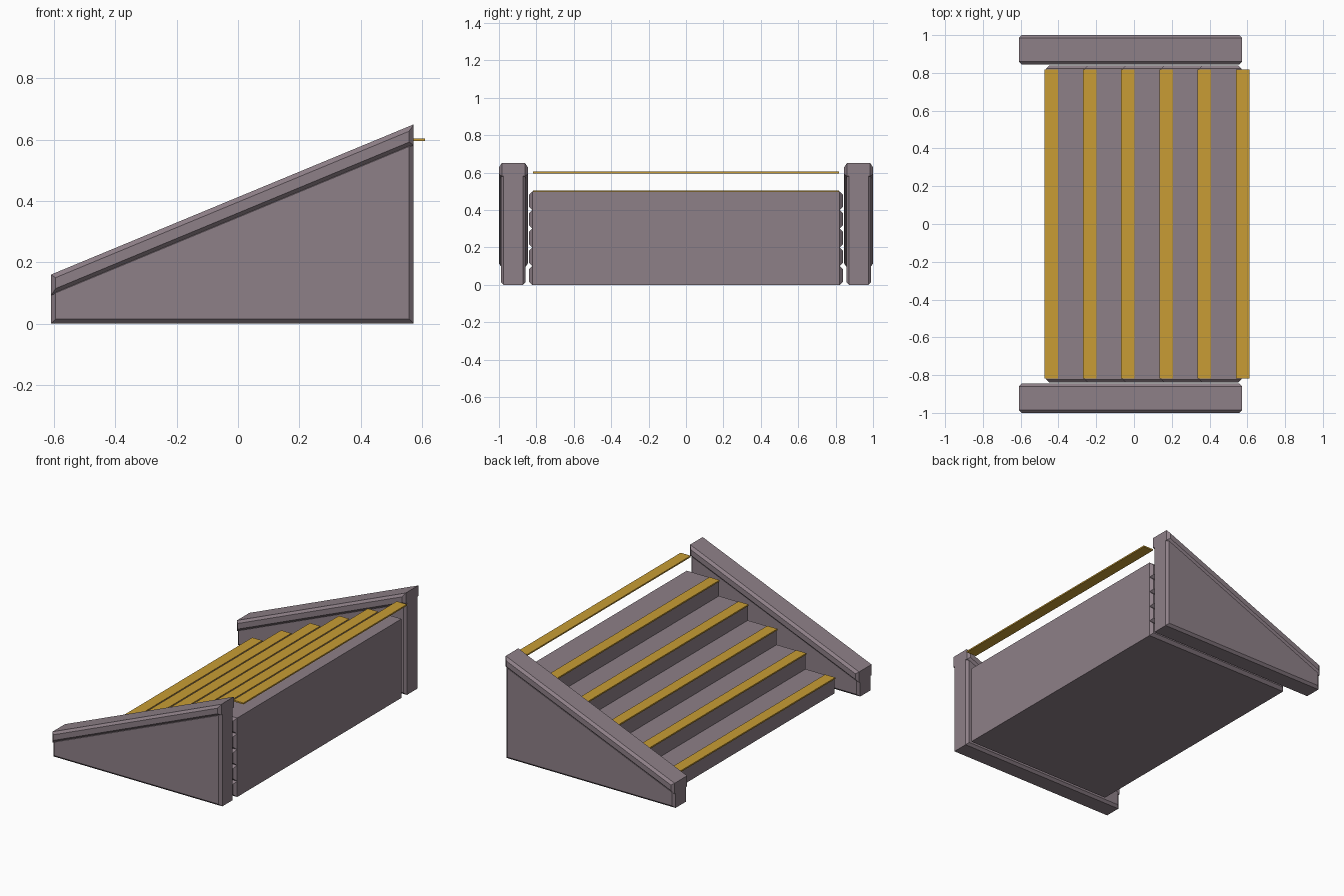
import bpy, bmesh

if "Cube" in bpy.data.objects:
    bpy.data.objects.remove(bpy.data.objects["Cube"])


def material(name, rgb):
    m = bpy.data.materials.new(name)
    m.diffuse_color = (*rgb, 1)
    m.use_nodes = True
    m.node_tree.nodes["Principled BSDF"].inputs["Base Color"].default_value = m.diffuse_color
    return m


STONE = material("mauve stone", (0.27, 0.215, 0.245))
GOLD = material("gold strip", (0.58, 0.335, 0.035))


def prism(name, profile, y0, y1, mat, chamfer=0.0):
    """Extrude an x-z profile along y, chamfering the rims of both end faces."""
    bm = bmesh.new()
    a = [bm.verts.new((x, y0, z)) for x, z in profile]
    b = [bm.verts.new((x, y1, z)) for x, z in profile]
    bm.faces.new(a)
    bm.faces.new(b[::-1])
    n = len(profile)
    for i in range(n):
        j = (i + 1) % n
        bm.faces.new((a[j], a[i], b[i], b[j]))
    bmesh.ops.recalc_face_normals(bm, faces=bm.faces[:])
    if chamfer:
        rims = [e for e in bm.edges
                if abs(e.verts[0].co.y - e.verts[1].co.y) < 1e-6]
        bmesh.ops.bevel(bm, geom=rims, offset=chamfer, segments=1,
                        profile=0.5, affect='EDGES')
    me = bpy.data.meshes.new(name)
    bm.to_mesh(me)
    bm.free()
    me.materials.append(mat)
    ob = bpy.data.objects.new(name, me)
    bpy.context.collection.objects.link(ob)
    return ob


def rect(x0, x1, z0, z1):
    return [(x0, z0), (x1, z0), (x1, z1), (x0, z1)]


L, R = -0.61, 0.573          # wall ends
LO, HI = 0.16, 0.65          # sloping top heights
PITCH = 0.2025

# Side walls with sloping caps
for side, s in (("left", 1), ("right", -1)):
    y = sorted((s * 0.857, s * 0.99))
    prism(f"{side}_wall", [(L, 0), (R, 0), (R, HI - 0.05), (L, LO - 0.05)],
          *y, STONE, 0.015)
    y = sorted((s * 0.845, s * 1.0))
    prism(f"{side}_wall_cap", [(L, LO - 0.068), (R, HI - 0.068), (R, HI), (L, LO)],
          *y, STONE, 0.015)

# Stacked steps, each reaching the back
for i in range(5):
    prism(f"step_{i + 1}", rect(-0.465 + PITCH * i, 0.57, 0.1 * i, 0.1 * (i + 1)),
          -0.84, 0.84, STONE, 0.018)

# Gold nosing strips, the last one at landing height
for i in range(6):
    x, z = -0.473 + PITCH * i, 0.1 * (i + 1)
    prism(f"nosing_strip_{i + 1}", rect(x, x + 0.071, z - 0.0045, z + 0.0045),
          -0.818, 0.818, GOLD)
